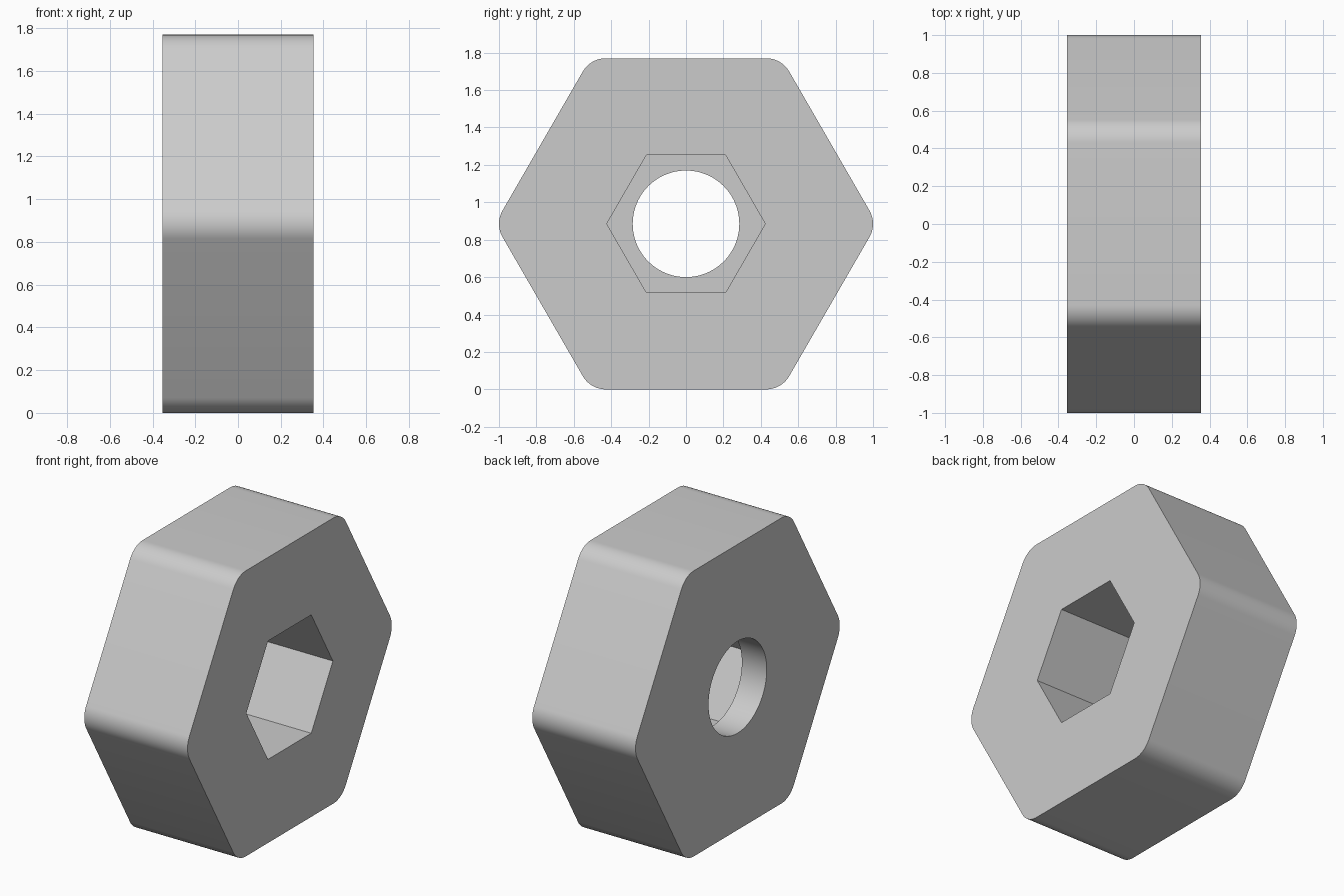
import bpy
import bmesh
from math import cos, sin, radians, sqrt

cube = bpy.data.objects.get("Cube")
if cube:
    bpy.data.objects.remove(cube, do_unlink=True)

HALF_WIDTH = 0.354      # along x
APOTHEM = 0.885         # centre to outer flat
ROUNDING = 0.142        # outer corner radius
POCKET_APOTHEM = 0.367
POCKET_FLOOR = -0.184   # x of the pocket floor
HOLE_RADIUS = 0.285
HALF_STEPS = 6          # points on each side of a corner
STEPS = 2 * HALF_STEPS + 1


def outer_point(corner, j):
    # Hexagon with rounded corners
    centre = (APOTHEM - ROUNDING) * 2 / sqrt(3)
    a, n = radians(60 * corner), radians(60 * corner + j * 30 / HALF_STEPS)
    return centre * cos(a) + ROUNDING * cos(n), centre * sin(a) + ROUNDING * sin(n)


def pocket_point(corner, j):
    # Sharp hexagon, sampled by angle
    turn = radians(j * 60 / STEPS)
    a = radians(60 * corner) + turn
    r = POCKET_APOTHEM / cos(radians(30) - abs(turn))
    return r * cos(a), r * sin(a)


def hole_point(corner, j):
    a = radians(60 * corner + j * 60 / STEPS)
    return HOLE_RADIUS * cos(a), HOLE_RADIUS * sin(a)


# Closed cross-section: each loop is joined to the next, the last to the first
sections = [
    (outer_point, HALF_WIDTH),
    (pocket_point, HALF_WIDTH),
    (pocket_point, POCKET_FLOOR),
    (hole_point, POCKET_FLOOR),
    (hole_point, -HALF_WIDTH),
    (outer_point, -HALF_WIDTH),
]

bm = bmesh.new()
loops = []
for point, x in sections:
    loop = []
    for corner in range(6):
        for j in range(-HALF_STEPS, HALF_STEPS + 1):
            y, z = point(corner, j)
            loop.append(bm.verts.new((x, y, z + APOTHEM)))
    loops.append(loop)

for i, a in enumerate(loops):
    b = loops[(i + 1) % len(loops)]
    for k in range(len(a)):
        m = (k + 1) % len(a)
        bm.faces.new((a[k], a[m], b[m], b[k]))
bmesh.ops.recalc_face_normals(bm, faces=bm.faces[:])

mesh = bpy.data.meshes.new("hex_nut_body")
bm.to_mesh(mesh)
bm.free()

# Plain grey finish
grey = bpy.data.materials.new("light grey")
grey.use_nodes = True
colour = (0.6, 0.6, 0.6, 1)
grey.diffuse_color = colour
grey.node_tree.nodes["Principled BSDF"].inputs["Base Color"].default_value = colour
mesh.materials.append(grey)

body = bpy.data.objects.new("hex_nut_body", mesh)
bpy.context.collection.objects.link(body)
bpy.ops.object.select_all(action='DESELECT')
body.select_set(True)
bpy.context.view_layer.objects.active = body
bpy.ops.object.shade_smooth_by_angle(angle=radians(30))
